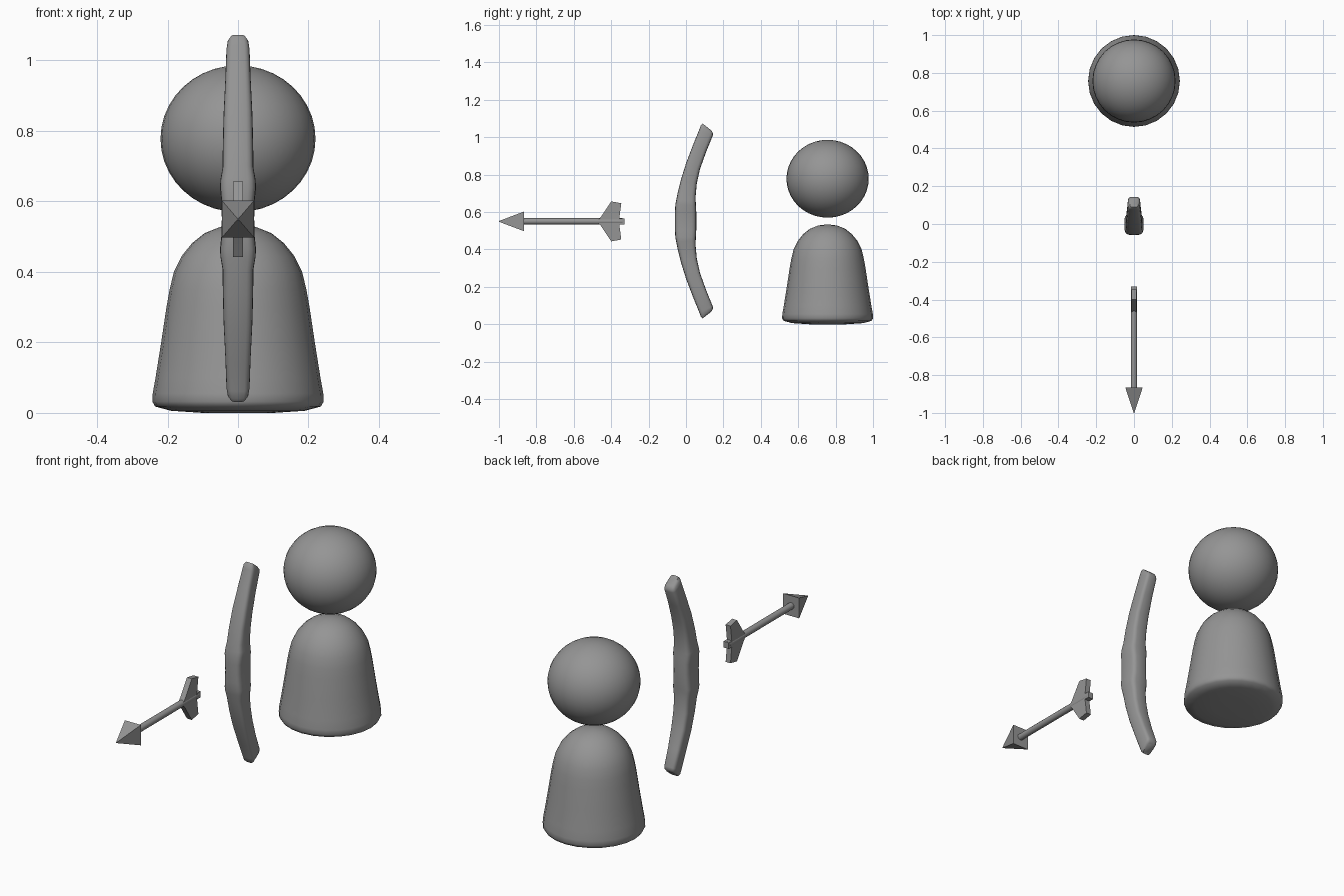
import bpy, bmesh, math
from mathutils import Vector

if "Cube" in bpy.data.objects:
    bpy.data.objects.remove(bpy.data.objects["Cube"])

grey = bpy.data.materials.new("plain_grey")
grey.diffuse_color = (0.3, 0.3, 0.3, 1)
grey.use_nodes = True
grey.node_tree.nodes["Principled BSDF"].inputs["Base Color"].default_value = grey.diffuse_color


def finish(name, bm, angle=40):
    bmesh.ops.recalc_face_normals(bm, faces=bm.faces)
    mesh = bpy.data.meshes.new(name)
    bm.to_mesh(mesh)
    bm.free()
    ob = bpy.data.objects.new(name, mesh)
    bpy.context.collection.objects.link(ob)
    mesh.materials.append(grey)
    bpy.ops.object.select_all(action='DESELECT')
    ob.select_set(True)
    bpy.context.view_layer.objects.active = ob
    bpy.ops.object.shade_smooth_by_angle(angle=math.radians(angle))
    return ob


def loft(name, rings, angle=40):
    """Skin a list of equal point rings and cap both ends."""
    bm = bmesh.new()
    loops = [[bm.verts.new(p) for p in ring] for ring in rings]
    n = len(loops[0])
    for a, b in zip(loops, loops[1:]):
        for i in range(n):
            j = (i + 1) % n
            bm.faces.new((a[i], a[j], b[j], b[i]))
    bm.faces.new(loops[0])
    bm.faces.new(loops[-1])
    return finish(name, bm, angle)


def circle(r, z, y, n=24):
    return [(r * math.sin(math.tau * i / n), y + r * math.cos(math.tau * i / n), z)
            for i in range(n)]


# Head: slightly flattened ball
bm = bmesh.new()
bmesh.ops.create_uvsphere(bm, u_segments=32, v_segments=20, radius=1)
bmesh.ops.scale(bm, verts=bm.verts, vec=(0.22, 0.22, 0.208))
bmesh.ops.translate(bm, verts=bm.verts, vec=(0, 0.757, 0.778))
finish("head", bm)

# Body: bell-shaped peg
profile = [(0.10, 0.0), (0.19, 0.006), (0.235, 0.018), (0.243, 0.032), (0.242, 0.055),
           (0.234, 0.10), (0.218, 0.20), (0.203, 0.30), (0.194, 0.35), (0.182, 0.40),
           (0.160, 0.445), (0.130, 0.482), (0.095, 0.51), (0.05, 0.528), (0.01, 0.533)]
loft("body", [circle(r, z, 0.757) for r, z in profile], 60)

# Bow: upper half sections as front edge (y, z), back edge (y, z), half width;
# the lower half mirrors them about the grip height
MID = 0.552
half = [((-0.059, 0.552), (0.055, 0.552), 0.046),
        ((-0.059, 0.60), (0.055, 0.60), 0.047),
        ((-0.057, 0.64), (0.053, 0.635), 0.051),
        ((-0.052, 0.665), (0.052, 0.655), 0.050),
        ((-0.045, 0.70), (0.052, 0.69), 0.044),
        ((-0.028, 0.77), (0.058, 0.755), 0.043),
        ((0.000, 0.86), (0.075, 0.83), 0.041),
        ((0.040, 0.965), (0.109, 0.925), 0.036),
        ((0.072, 1.043), (0.143, 1.008), 0.033),
        ((0.079, 1.064), (0.144, 1.022), 0.030),
        ((0.089, 1.073), (0.136, 1.036), 0.022)]


def bow_ring(front, back, w, side, n=20):
    a, b = Vector((0, *front)), Vector((0, *back))
    centre, arm = (a + b) / 2, (b - a) / 2
    ring = []
    for i in range(n):
        t = math.tau * i / n
        c, s = math.cos(t), math.sin(t)
        c = math.copysign(abs(c) ** 0.5, c)
        s = math.copysign(abs(s) ** 0.5, s)
        p = centre + arm * c + Vector((w * s, 0, 0))
        ring.append((p.x, p.y, MID + side * (p.z - MID)))
    return ring


rings = [bow_ring(*h, -1) for h in reversed(half[1:])] + [bow_ring(*h, 1) for h in half]
loft("bow", rings, 50)

# Arrow shaft
AZ = 0.55
shaft = [[(0.017 * math.cos(math.tau * i / 12), y, AZ + 0.017 * math.sin(math.tau * i / 12))
          for i in range(12)] for y in (-0.88, -0.34)]
loft("arrow_shaft", shaft)


# Arrow nock and square pointed head
def square(w, h, y):
    return [(-w, y, AZ - h), (w, y, AZ - h), (w, y, AZ + h), (-w, y, AZ + h)]


loft("arrow_nock", [square(0.015, 0.016, y) for y in (-0.36, -0.33)])
loft("arrow_head", [square(0.046, 0.053, -0.865), square(0.002, 0.002, -1.0)], 30)

# Arrow fins above and below the shaft
fin = [(-0.475, 0.0), (-0.455, 0.024), (-0.40, 0.107), (-0.346, 0.097), (-0.357, 0.014), (-0.357, 0.0)]
for name, side in (("upper_fin", 1), ("lower_fin", -1)):
    loft(name, [[(x, y, AZ + side * z) for y, z in fin] for x in (-0.014, 0.014)])
